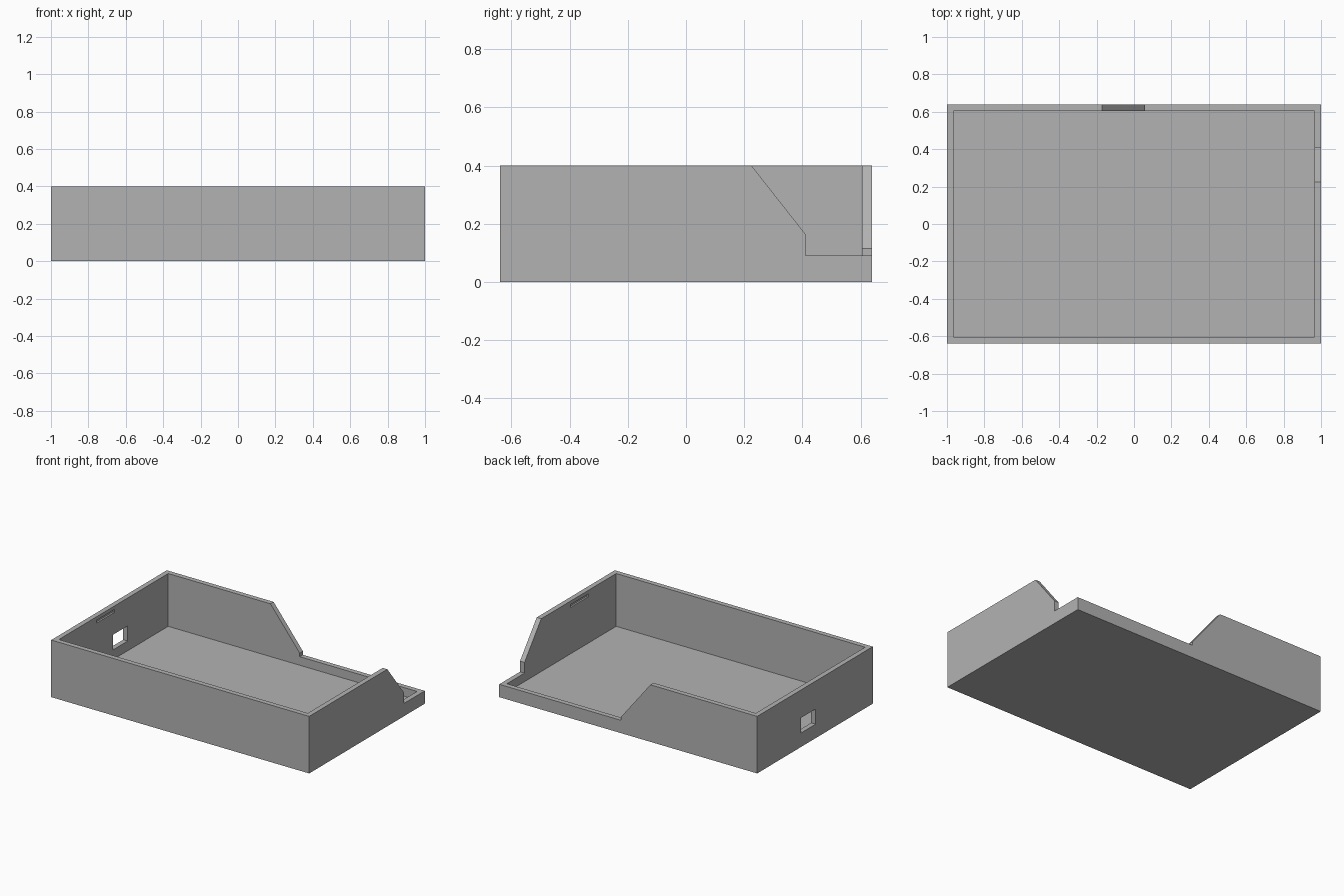
import bpy, bmesh
from mathutils import Vector

old = bpy.data.objects.get("Cube")
if old:
    bpy.data.objects.remove(old, do_unlink=True)

# Main dimensions
HALF_X, HALF_Y, HEIGHT = 1.0, 0.64, 0.4
WALL, FLOOR, LOW_RIM = 0.035, 0.03, 0.09

grey = bpy.data.materials.new("matte_grey")
grey.use_nodes = True
colour = (0.45, 0.45, 0.45, 1)
grey.diffuse_color = colour
grey.node_tree.nodes["Principled BSDF"].inputs["Base Color"].default_value = colour


def prism(name, points, travel):
    """Solid made by pushing a flat outline along a vector."""
    bm = bmesh.new()
    base = bm.faces.new([bm.verts.new(p) for p in points])
    top = bmesh.ops.extrude_face_region(bm, geom=[base], use_keep_orig=True)
    moved = [g for g in top["geom"] if isinstance(g, bmesh.types.BMVert)]
    bmesh.ops.translate(bm, vec=Vector(travel), verts=moved)
    bmesh.ops.recalc_face_normals(bm, faces=bm.faces)
    mesh = bpy.data.meshes.new(name)
    bm.to_mesh(mesh)
    bm.free()
    mesh.materials.append(grey)
    obj = bpy.data.objects.new(name, mesh)
    bpy.context.collection.objects.link(obj)
    return obj


def box(name, low, high):
    (x0, y0, z0), (x1, y1, z1) = low, high
    outline = [(x0, y0, z0), (x1, y0, z0), (x1, y1, z0), (x0, y1, z0)]
    return prism(name, outline, (0, 0, z1 - z0))


def cut(target, cutter):
    mod = target.modifiers.new(cutter.name, "BOOLEAN")
    mod.operation, mod.solver, mod.object = "DIFFERENCE", "EXACT", cutter
    cutter.hide_render = True
    bpy.context.view_layer.objects.active = target
    bpy.ops.object.modifier_apply(modifier=mod.name)
    bpy.data.objects.remove(cutter, do_unlink=True)


# Open tray with a floor and four walls
tray = box("tray", (-HALF_X, -HALF_Y, 0), (HALF_X, HALF_Y, HEIGHT))
in_x, in_y = HALF_X - WALL, HALF_Y - WALL
cut(tray, box("cavity", (-in_x, -in_y, FLOOR), (in_x, in_y, 0.6)))

# Sloped cutaway in the left (+x) end wall
end_outline = [(0.225, HEIGHT), (0.41, 0.165), (0.41, LOW_RIM),
               (0.8, LOW_RIM), (0.8, 0.6), (0.225, 0.6)]
cut(tray, prism("end_cutaway", [(0.9, y, z) for y, z in end_outline], (0.3, 0, 0)))

# Sloped cutaway in the back wall, meeting the other at the corner
back_outline = [(-0.172, HEIGHT), (0.055, 0.115), (0.055, LOW_RIM),
                (1.2, LOW_RIM), (1.2, 0.6), (-0.172, 0.6)]
cut(tray, prism("back_cutaway", [(x, 0.55, z) for x, z in back_outline], (0, 0.3, 0)))

# Cable window through the right (-x) end wall
cut(tray, box("cable_window", (-1.1, -0.008, 0.098), (-0.9, 0.157, 0.204)))

# Shallow lid-catch slots inside both end walls
for side, y0 in ((-1, -0.19), (1, -0.3)):
    xs = sorted((side * 0.9, side * (in_x + 0.012)))
    cut(tray, box("catch_slot", (xs[0], y0, 0.355), (xs[1], y0 + 0.2, 0.375)))
